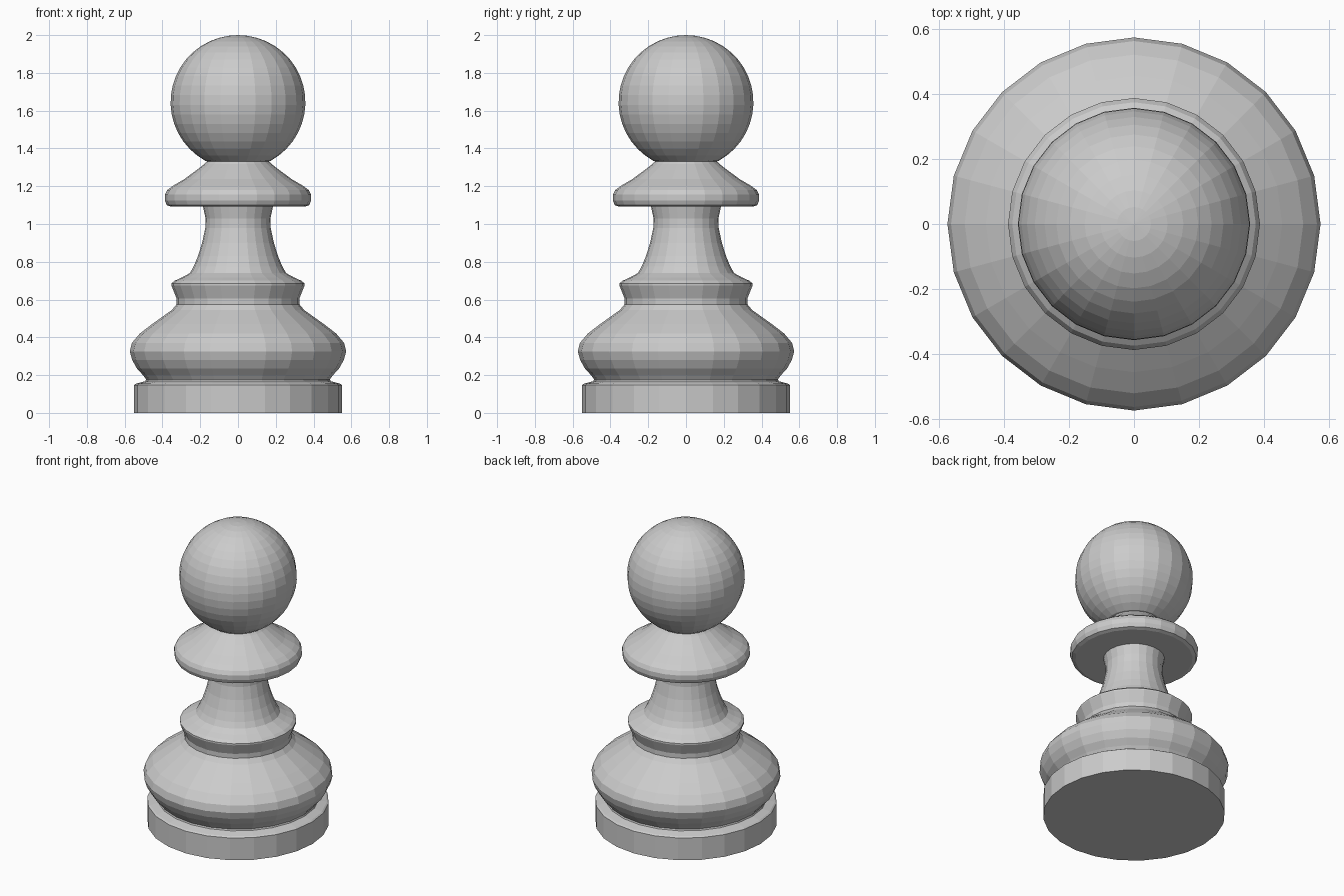
import bpy, bmesh, math

if "Cube" in bpy.data.objects:
    bpy.data.objects.remove(bpy.data.objects["Cube"])

SIDES = 24


def lathe(name, profile):
    """Revolve (radius, height) points, bottom to top, into a closed flat-shaded solid."""
    bm = bmesh.new()
    rings = []
    for r, z in profile:
        if r < 1e-5:
            rings.append([bm.verts.new((0, 0, z))])
        else:
            rings.append([bm.verts.new((r * math.cos(2 * math.pi * i / SIDES),
                                        r * math.sin(2 * math.pi * i / SIDES), z))
                          for i in range(SIDES)])
    for low, high in zip(rings, rings[1:]):
        for i in range(SIDES):
            j = (i + 1) % SIDES
            if len(high) == 1:
                bm.faces.new((low[i], low[j], high[0]))
            else:
                bm.faces.new((low[i], low[j], high[j], high[i]))
    for ring in (rings[0], rings[-1]):
        if len(ring) > 1:
            bm.faces.new(ring)
    bmesh.ops.recalc_face_normals(bm, faces=bm.faces)
    mesh = bpy.data.meshes.new(name)
    bm.to_mesh(mesh)
    bm.free()
    obj = bpy.data.objects.new(name, mesh)
    bpy.context.collection.objects.link(obj)
    return obj


# One continuous turned profile: plinth, belly, ridge, stem, collar
plinth = [(0.55, 0), (0.55, 0.148), (0.54, 0.155), (0.49, 0.168)]
belly = [(0.487, 0.178), (0.503, 0.20), (0.535, 0.235), (0.56, 0.28),
         (0.573, 0.325), (0.562, 0.37), (0.52, 0.42), (0.455, 0.47),
         (0.385, 0.52), (0.35, 0.545), (0.325, 0.575)]
ridge = [(0.325, 0.605), (0.337, 0.635), (0.353, 0.675), (0.353, 0.685),
         (0.335, 0.70), (0.295, 0.718)]
stem = [(0.255, 0.74), (0.235, 0.775), (0.212, 0.83), (0.19, 0.90),
        (0.173, 0.98), (0.172, 1.03), (0.185, 1.092)]
collar = [(0.355, 1.092), (0.377, 1.10), (0.387, 1.125), (0.387, 1.155),
          (0.374, 1.18), (0.345, 1.202), (0.285, 1.237), (0.22, 1.285),
          (0.178, 1.317), (0.164, 1.332)]

# Ball head, cut off where it meets the neck
head = []
start, steps = math.radians(-61), 18
for i in range(steps + 1):
    a = start + (math.pi / 2 - start) * i / steps
    head.append((0.357 * math.cos(a), 1.645 + 0.355 * math.sin(a)))

lathe("turned_pawn_body", plinth + belly + ridge + stem + collar + head)
